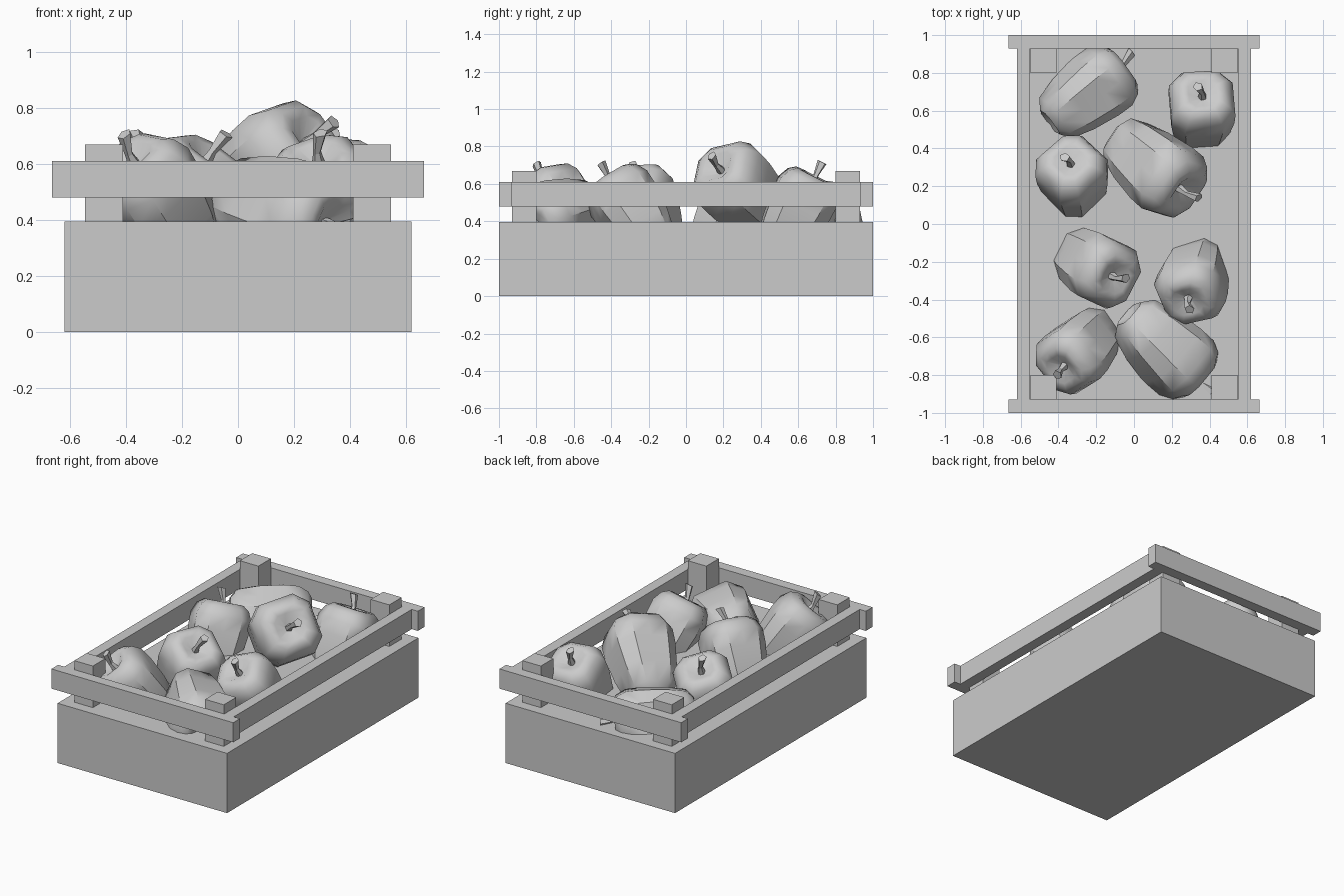
import bpy, bmesh, math, random
from mathutils import Vector, Matrix

random.seed(4)
old = bpy.data.objects.get("Cube")
if old:
    bpy.data.objects.remove(old, do_unlink=True)

grey = bpy.data.materials.new("plain grey")
grey.use_nodes = True
COLOUR = (0.6, 0.6, 0.6, 1)
grey.diffuse_color = COLOUR
grey.node_tree.nodes["Principled BSDF"].inputs["Base Color"].default_value = COLOUR


def add_object(name, bm):
    bmesh.ops.recalc_face_normals(bm, faces=bm.faces)
    mesh = bpy.data.meshes.new(name)
    bm.to_mesh(mesh)
    bm.free()
    mesh.materials.append(grey)
    ob = bpy.data.objects.new(name, mesh)
    bpy.context.collection.objects.link(ob)
    return ob


def box(name, low, high):
    low, high = Vector(low), Vector(high)
    bm = bmesh.new()
    place = Matrix.Translation((low + high) / 2) @ Matrix.Diagonal((high - low).to_4d())
    bmesh.ops.create_cube(bm, size=1, matrix=place)
    return add_object(name, bm)


def skin(bm, rings):
    """Join rings of points into a closed tube."""
    rows = [[bm.verts.new(p) for p in ring] for ring in rings]
    n = len(rows[0])
    for a, b in zip(rows, rows[1:]):
        for i in range(n):
            j = (i + 1) % n
            bm.faces.new((a[i], a[j], b[j], b[i]))
    bm.faces.new(rows[0][::-1])
    bm.faces.new(rows[-1])


# Crate: base, end rails, side rails and corner posts
box("crate_base", (-0.62, -1, 0), (0.62, 1, 0.395))
for y, end in ((-0.965, "front"), (0.965, "back")):
    box(end + "_rail", (-0.665, y - 0.035, 0.48), (0.665, y + 0.035, 0.61))
for x, side in ((-0.585, "right"), (0.585, "left")):
    box(side + "_rail", (x - 0.035, -0.93, 0.48), (x + 0.035, 0.93, 0.61))
    for y, end in ((-0.865, "front"), (0.865, "back")):
        px = math.copysign(0.479, x)
        box(f"{end}_{side}_post", (px - 0.068, y - 0.065, 0.39), (px + 0.068, y + 0.065, 0.67))

# Pepper outline as (radius, height), from the blossom end to the stem hollow
PROFILE = [(0.03, -0.23), (0.08, -0.25), (0.135, -0.21), (0.168, -0.09), (0.19, 0.06),
           (0.192, 0.15), (0.165, 0.21), (0.125, 0.24), (0.085, 0.24), (0.02, 0.2)]
SIDES = 12


def pepper(name, centre, heading, lift, size):
    h, e = math.radians(heading), math.radians(lift)
    axis = Vector((math.cos(h) * math.cos(e), math.sin(h) * math.cos(e), math.sin(e)))
    turn = axis.to_track_quat('Z', 'Y').to_matrix().to_4x4()
    place = Matrix.Translation(centre) @ turn @ Matrix.Rotation(random.uniform(0, 1.5), 4, 'Z')

    # Lobed body: every third column is pressed in as a groove
    body = bmesh.new()
    rings = []
    for r, z in PROFILE:
        ring = []
        for i in range(SIDES):
            k = (0.9 if i % 3 == 0 else 1.04) * r * size
            a = math.tau * i / SIDES
            ring.append((k * math.cos(a), k * math.sin(a), z * size))
        rings.append(ring)
    skin(body, rings)
    body.transform(place)
    ob = add_object(name, body)

    # Bent stem that flares at its cut end
    stem = bmesh.new()
    path = [(0, 0.19, 0.026), (0.004, 0.25, 0.015), (0.03, 0.325, 0.027)]
    skin(stem, [[(x + r * math.cos(a), r * math.sin(a), z * size)
                 for a in (math.tau * i / 5 for i in range(5))] for x, z, r in path])
    stem.transform(place)
    add_object(name + "_stem", stem)

    bpy.ops.object.select_all(action='DESELECT')
    ob.select_set(True)
    bpy.context.view_layer.objects.active = ob
    bpy.ops.object.shade_smooth_by_angle(angle=math.radians(42))


# Peppers: centre, heading of the stem end, upward tilt, size
PEPPERS = [
    ((-0.25, 0.69, 0.43), 38, -8, 1.0),
    ((0.355, 0.585, 0.43), 85, 63, 0.98),
    ((-0.32, 0.23, 0.42), 100, 63, 0.98),
    ((0.10, 0.31, 0.55), -41, 33, 1.1),
    ((-0.215, -0.215, 0.44), -32, 55, 1.0),
    ((0.32, -0.285, 0.44), -107, 55, 0.98),
    ((-0.28, -0.655, 0.45), -133, 48, 0.98),
    ((0.16, -0.655, 0.43), -44, -12, 1.06),
]
for n, spec in enumerate(PEPPERS, 1):
    pepper(f"pepper_{n}", *spec)
